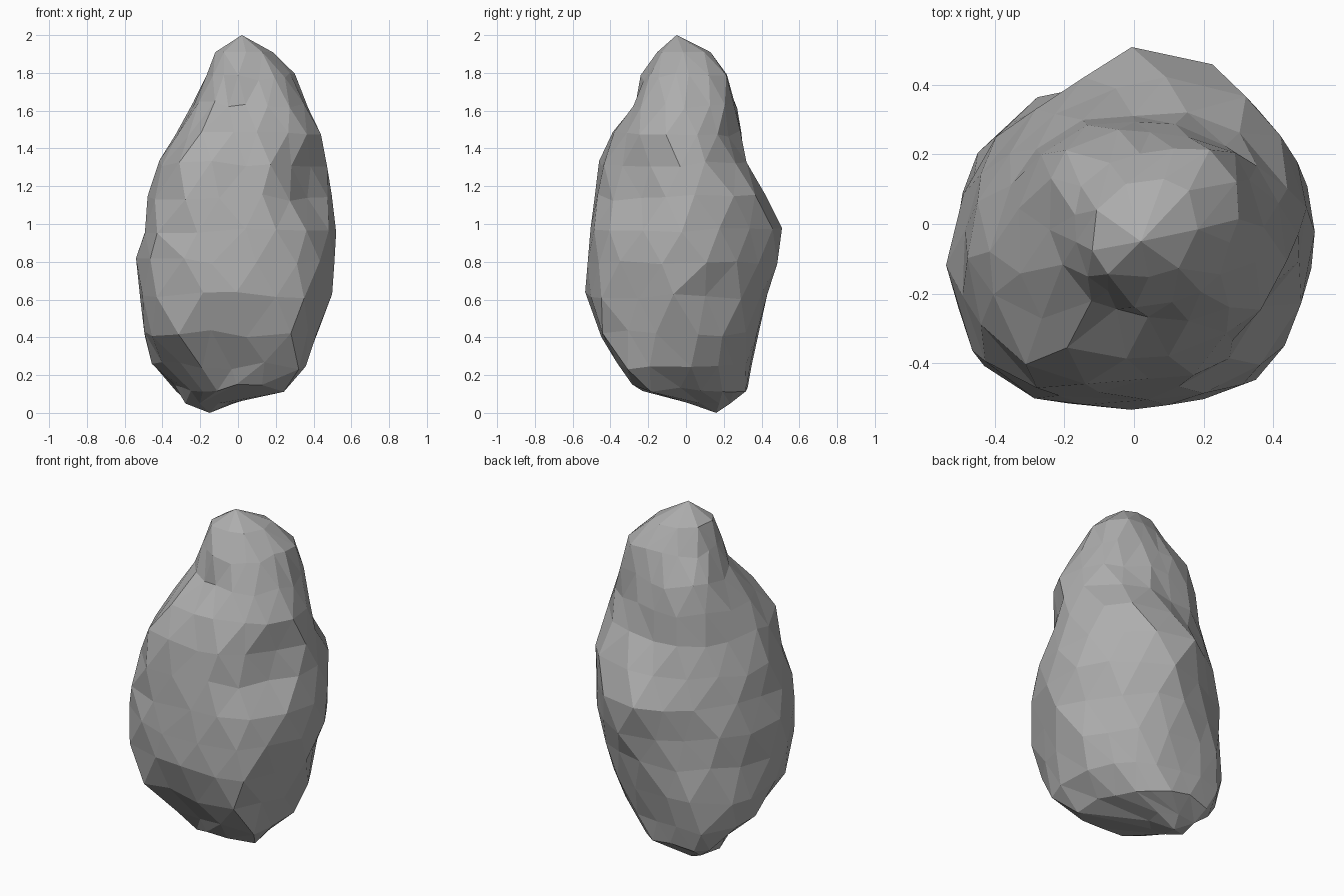
import bpy, bmesh, math, random
from mathutils import Vector

default = bpy.data.objects.get("Cube")
if default:
    bpy.data.objects.remove(default, do_unlink=True)

random.seed(9)
SIDES = 16

# Stone colour
stone = bpy.data.materials.new("stone grey")
stone.use_nodes = True
colour = (0.42, 0.42, 0.42, 1)
stone.diffuse_color = colour
stone.node_tree.nodes["Principled BSDF"].inputs["Base Color"].default_value = colour

# Outline by height: z, then the reach towards eight compass directions,
# starting at +x and turning through +y (back), -x and -y (front)
levels = [
    (.05, -.02, .12, .24, .33, .29, .14, -.02, -.07),
    (.13, .20, .24, .33, .42, .32, .22, .26, .34),
    (.25, .37, .31, .35, .46, .47, .39, .33, .46),
    (.42, .43, .40, .39, .49, .51, .57, .46, .53),
    (.62, .50, .465, .43, .46, .53, .60, .53, .57),
    (.80, .52, .485, .46, .45, .54, .60, .52, .575),
    (.97, .53, .50, .47, .44, .50, .59, .50, .55),
    (1.14, .50, .51, .41, .40, .47, .575, .46, .52),
    (1.32, .47, .42, .32, .36, .42, .52, .44, .48),
    (1.48, .45, .36, .30, .34, .34, .40, .38, .43),
    (1.63, .37, .35, .26, .30, .25, .24, .28, .36),
    (1.78, .29, .33, .20, .20, .17, .20, .24, .28),
    (1.91, .19, .18, .12, .11, .12, .16, .16, .18),
]

# Local swellings and hollows: centre, reach, outward push
bumps = [
    ((.10, .48, .92), .20, .06),     # back peak
    ((.38, -.26, 1.20), .23, -.08),  # notch beside the front ridge
    ((.45, .19, .60), .22, -.05),    # groove on the left flank
    ((.42, -.26, .55), .20, -.04),   # dip below the notch
    ((-.02, -.42, .40), .23, -.04),  # undercut at the front
    ((-.22, .40, .78), .22, -.03),   # crevice at the back
]

directions = [Vector((math.cos(k * math.tau / 8), math.sin(k * math.tau / 8), 0))
              for k in range(8)]


def ring_point(level, angle):
    """Blend the two nearest reaches, measured from the middle of the level."""
    z, *reach = level
    middle = Vector(((reach[0] - reach[4]) / 2, (reach[2] - reach[6]) / 2, z))
    radii = [r - middle.dot(d) for r, d in zip(reach, directions)]
    sector = angle / math.tau * 8
    k = math.floor(sector)
    blend = sector - k
    radius = radii[k % 8] * (1 - blend) + radii[(k + 1) % 8] * blend
    out = Vector((math.cos(angle), math.sin(angle), 0))
    p = middle + out * radius * .99
    push = random.uniform(-.012, .008)
    for where, size, amount in bumps:
        push += amount * max(0, 1 - ((p - Vector(where)).length / size) ** 2)
    p += out * push
    if .1 < z < 1.85:
        p.z += random.uniform(-.02, .02)
    return p


# Boulder skin: staggered irregular rings joined by triangles
bm = bmesh.new()
rings = []
for i, level in enumerate(levels):
    ring = []
    for k in range(SIDES):
        turn = k + (i % 2) / 2 + random.uniform(-.2, .2)
        ring.append(bm.verts.new(ring_point(level, math.tau * turn / SIDES)))
    rings.append(ring)

for i in range(len(rings) - 1):
    low, high = rings[i], rings[i + 1]
    for k in range(SIDES):
        n = (k + 1) % SIDES
        if i % 2 == 0:
            bm.faces.new((low[k], low[n], high[k]))
            bm.faces.new((low[n], high[n], high[k]))
        else:
            bm.faces.new((low[k], high[n], high[k]))
            bm.faces.new((low[k], low[n], high[n]))

# Foot and peak
foot = bm.verts.new((-.15, .16, 0))
peak = bm.verts.new((.02, -.05, 2))
for k in range(SIDES):
    n = (k + 1) % SIDES
    bm.faces.new((rings[0][n], rings[0][k], foot))
    bm.faces.new((rings[-1][k], rings[-1][n], peak))

# Merge the crowded points at both ends into broader facets
bmesh.ops.remove_doubles(bm, verts=rings[0] + rings[-1], dist=.075)

bmesh.ops.recalc_face_normals(bm, faces=bm.faces[:])
mesh = bpy.data.meshes.new("boulder")
bm.to_mesh(mesh)
bm.free()
mesh.materials.append(stone)
boulder = bpy.data.objects.new("boulder", mesh)
bpy.context.collection.objects.link(boulder)
